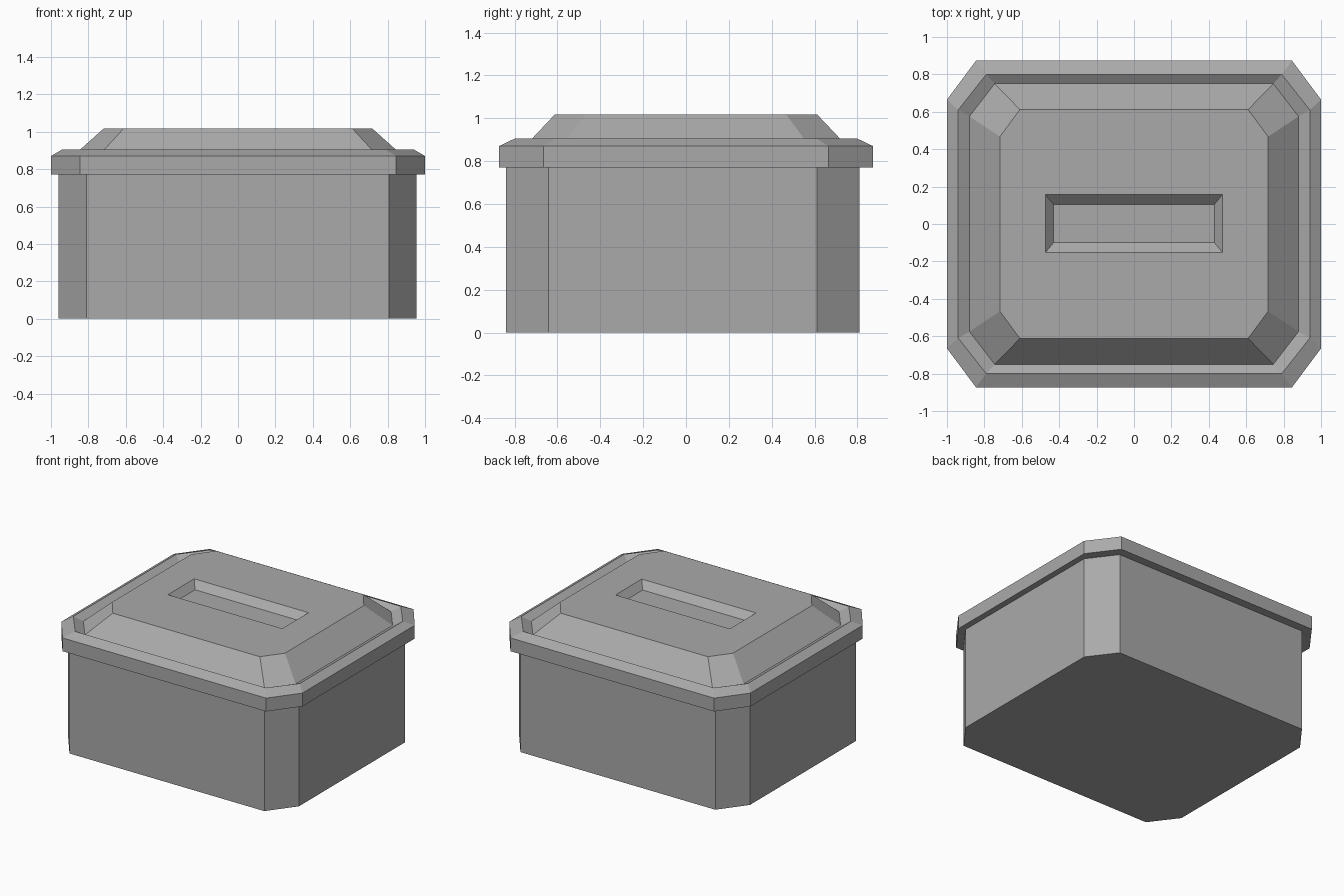
import bpy
import bmesh

if "Cube" in bpy.data.objects:
    bpy.data.objects.remove(bpy.data.objects["Cube"], do_unlink=True)

# Single flat grey
grey = bpy.data.materials.new("plain_grey")
grey.use_nodes = True
COLOUR = (0.4, 0.4, 0.4, 1)
grey.diffuse_color = COLOUR
grey.node_tree.nodes["Principled BSDF"].inputs["Base Color"].default_value = COLOUR


def octagon(bm, ax, ay, bx, by, z, cx=0, cy=0):
    """Clipped-corner ring: (ax, ay) ends the long edges, (bx, by) the side edges."""
    quarter = [(bx, by), (ax, ay)]
    pts = quarter + [(-x, y) for x, y in reversed(quarter)]
    pts += [(-x, -y) for x, y in pts]
    return [bm.verts.new((cx + x, cy + y, z)) for x, y in pts]


def rectangle(bm, x, y0, y1, z):
    return [bm.verts.new(p) for p in ((x, y1, z), (-x, y1, z), (-x, y0, z), (x, y0, z))]


def bridge(bm, lower, upper):
    n = len(lower)
    for i in range(n):
        j = (i + 1) % n
        bm.faces.new((lower[i], lower[j], upper[j], upper[i]))


def finish(bm, name):
    bmesh.ops.recalc_face_normals(bm, faces=bm.faces[:])
    mesh = bpy.data.meshes.new(name)
    bm.to_mesh(mesh)
    bm.free()
    mesh.materials.append(grey)
    obj = bpy.data.objects.new(name, mesh)
    bpy.context.scene.collection.objects.link(obj)
    return obj


# Box body, a clipped-corner prism
bm = bmesh.new()
base = octagon(bm, 0.808, 0.825, 0.957, 0.627, 0, -0.002, -0.015)
rim = octagon(bm, 0.808, 0.825, 0.957, 0.627, 0.78, -0.002, -0.015)
bridge(bm, base, rim)
bm.faces.new(base)
bm.faces.new(rim)
finish(bm, "box_body")

# Lid: overhanging edge, raised lip, groove and sloped centre panel
bm = bmesh.new()
rings = [octagon(bm, *r) for r in (
    (0.845, 0.873, 1.0, 0.665, 0.77),
    (0.845, 0.873, 1.0, 0.665, 0.87),
    (0.79, 0.80, 0.94, 0.61, 0.905),
    (0.745, 0.75, 0.88, 0.575, 0.872),
    (0.61, 0.612, 0.717, 0.467, 1.018),
)]
for lower, upper in zip(rings, rings[1:]):
    bridge(bm, lower, upper)
bm.faces.new(rings[0])

# Flat panel top around the handle recess
top = rings[-1]
edge = rectangle(bm, 0.474, -0.153, 0.158, 1.018)
for i in range(4):
    a, b = 2 * i, 2 * i + 1
    bm.faces.new((top[a], top[b], edge[i]))
    bm.faces.new((top[b], top[(b + 1) % 8], edge[(i + 1) % 4], edge[i]))

# Sloped walls and floor of the recess
floor = rectangle(bm, 0.43, -0.10, 0.105, 0.968)
bridge(bm, edge, floor)
bm.faces.new(floor)
finish(bm, "lid")
